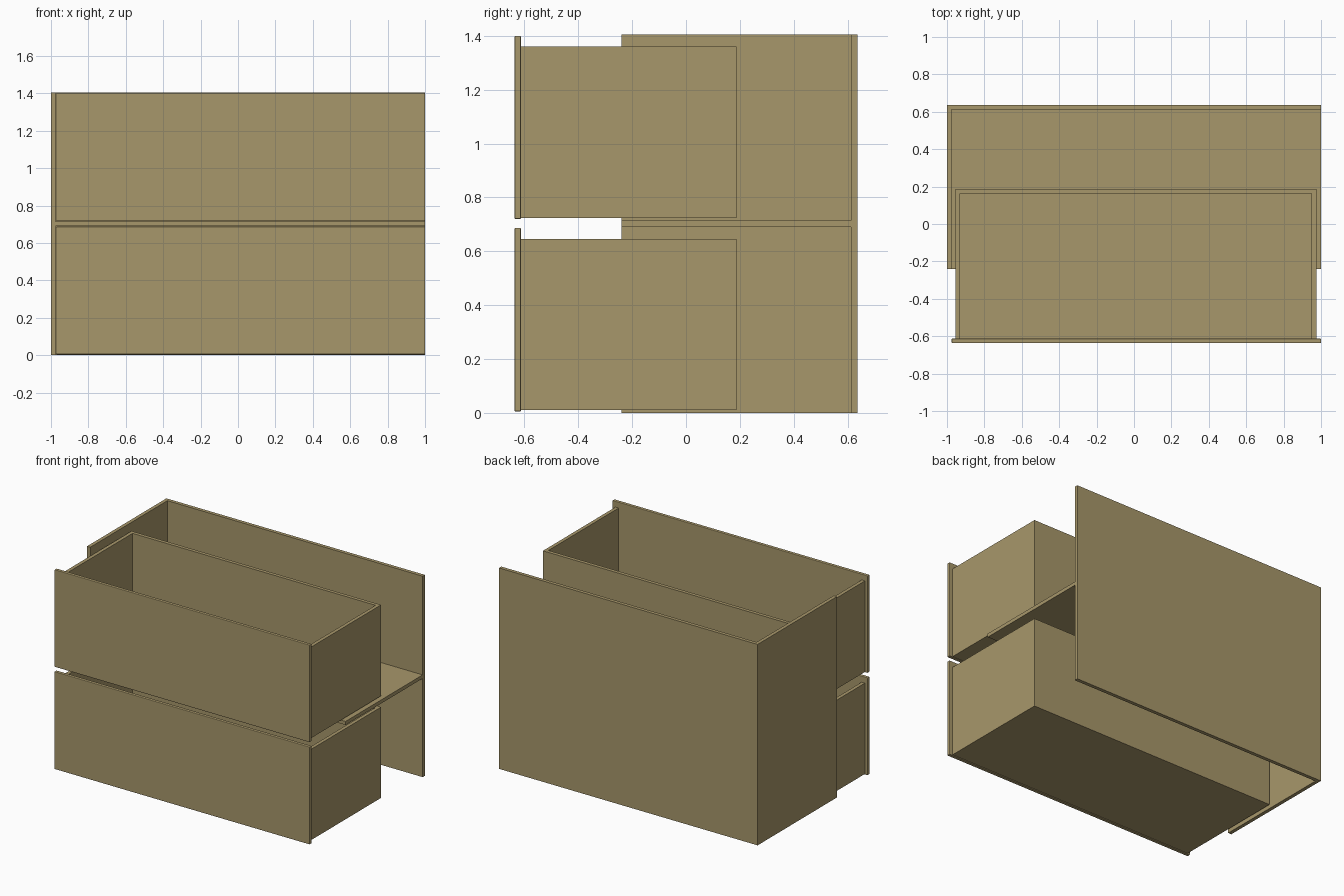
import bpy, bmesh

if "Cube" in bpy.data.objects:
    bpy.data.objects.remove(bpy.data.objects["Cube"])

T = 0.025  # board thickness

wood = bpy.data.materials.new("wood")
wood.diffuse_color = (0.39, 0.31, 0.145, 1)
wood.use_nodes = True
wood.node_tree.nodes["Principled BSDF"].inputs["Base Color"].default_value = wood.diffuse_color


def finish(bm, name):
    bmesh.ops.recalc_face_normals(bm, faces=bm.faces)
    me = bpy.data.meshes.new(name)
    bm.to_mesh(me)
    bm.free()
    me.materials.append(wood)
    ob = bpy.data.objects.new(name, me)
    bpy.context.collection.objects.link(ob)
    return ob


def extrude_profile(name, pts, z0, z1):
    """Raise a plan outline from z0 to z1."""
    bm = bmesh.new()
    face = bm.faces.new([bm.verts.new((x, y, z0)) for x, y in pts])
    top = bmesh.ops.extrude_face_region(bm, geom=[face])["geom"]
    verts = [v for v in top if isinstance(v, bmesh.types.BMVert)]
    bmesh.ops.translate(bm, verts=verts, vec=(0, 0, z1 - z0))
    return finish(bm, name)


def board(name, x0, x1, y0, y1, z0, z1):
    return extrude_profile(name, [(x0, y0), (x1, y0), (x1, y1), (x0, y1)], z0, z1)


# Carcass: left side and back in one L, open on the right
F, B = -0.24, 0.637
extrude_profile("carcass_side_and_back",
                [(-1, F), (-1 + T, F), (-1 + T, B - T), (1, B - T), (1, B), (-1, B)],
                0, 1.405)
board("middle_shelf", -1 + T, 1, F, B - T, 0.69, 0.715)


def drawer(label, front_z, box_z):
    x0, x1, y0, y1 = -0.955, 0.975, -0.613, 0.188
    # U-shaped wall, floor set flush inside it, overhanging front panel
    extrude_profile(label + "_drawer_walls",
                    [(x0, y0), (x0 + T, y0), (x0 + T, y1 - T), (x1 - T, y1 - T),
                     (x1 - T, y0), (x1, y0), (x1, y1), (x0, y1)], *box_z)
    board(label + "_drawer_floor", x0 + T, x1 - T, y0, y1 - T, box_z[0], box_z[0] + T)
    front = board(label + "_drawer_front", -0.975, 1, -B, y0, *front_z)
    bev = front.modifiers.new("eased_edges", "BEVEL")
    bev.width = 0.004
    bev.segments = 2


drawer("lower", (0.005, 0.687), (0.01, 0.645))
drawer("upper", (0.72, 1.4), (0.723, 1.36))
